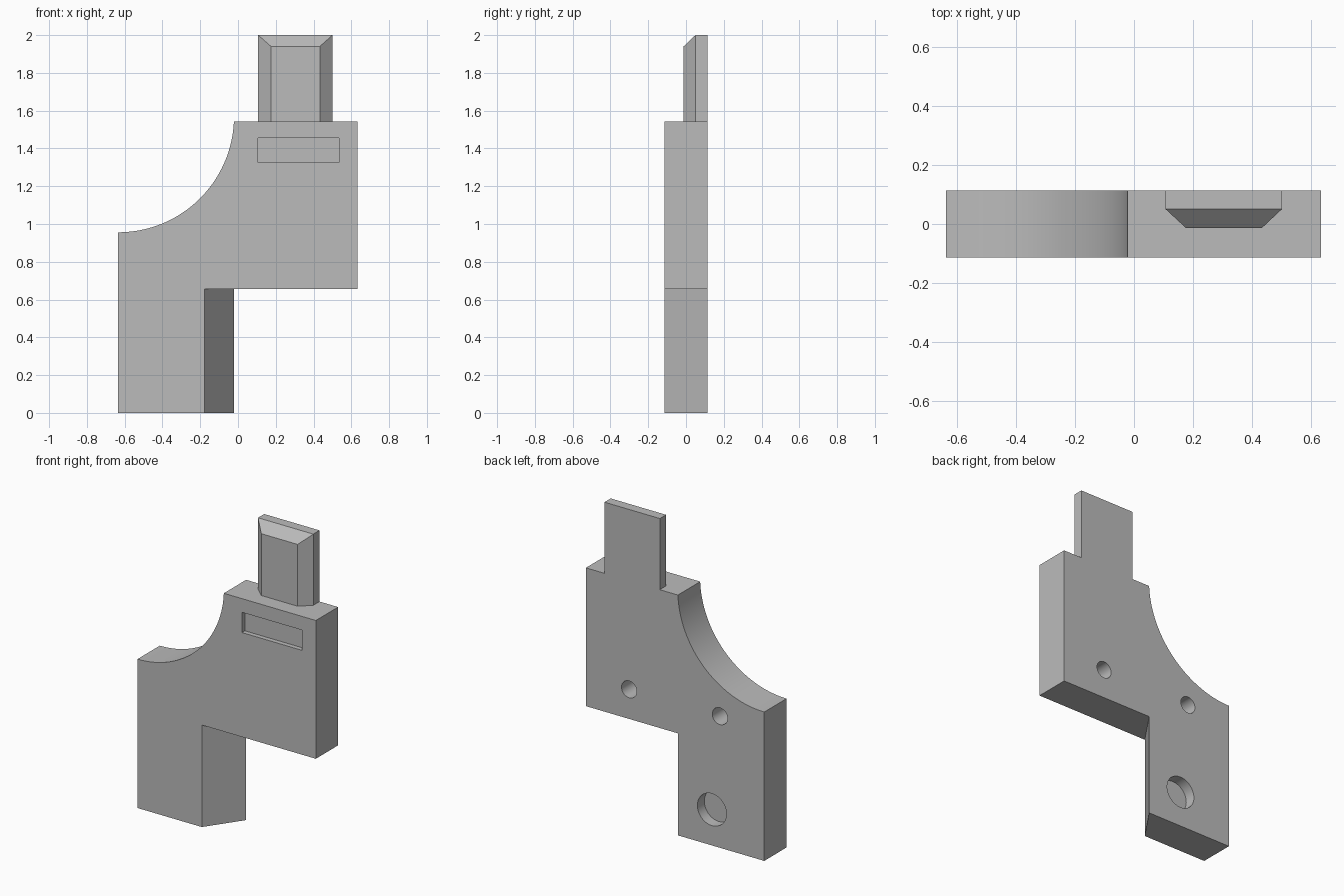
import bpy
import bmesh
import math
from mathutils import Vector

if "Cube" in bpy.data.objects:
    bpy.data.objects.remove(bpy.data.objects["Cube"])

FRONT, BACK = -0.113, 0.113
LEFT, RIGHT = 0.632, -0.635
STEP_X, STEP_Z, TOP_Z = -0.022, 0.655, 1.543

grey = bpy.data.materials.new("plain grey")
grey.use_nodes = True
grey.diffuse_color = (0.5, 0.5, 0.5, 1)
grey.node_tree.nodes["Principled BSDF"].inputs["Base Color"].default_value = (0.5, 0.5, 0.5, 1)


def finish(name, bm):
    """Turn a bmesh into a named, coloured object."""
    bmesh.ops.recalc_face_normals(bm, faces=bm.faces[:])
    mesh = bpy.data.meshes.new(name)
    bm.to_mesh(mesh)
    bm.free()
    mesh.materials.append(grey)
    obj = bpy.data.objects.new(name, mesh)
    bpy.context.collection.objects.link(obj)
    return obj


def prism(points, direction):
    """Extrude a closed outline of 3D points along a direction."""
    bm = bmesh.new()
    face = bm.faces.new([bm.verts.new(p) for p in points])
    moved = bmesh.ops.extrude_face_region(bm, geom=[face])["geom"]
    verts = [v for v in moved if isinstance(v, bmesh.types.BMVert)]
    bmesh.ops.translate(bm, verts=verts, vec=direction)
    return bm


def select_only(obj):
    bpy.ops.object.select_all(action="DESELECT")
    obj.select_set(True)
    bpy.context.view_layer.objects.active = obj


def cut(target, cutter):
    """Subtract a cutter from the target, then discard the cutter."""
    cutter.hide_render = True
    mod = target.modifiers.new("cut", "BOOLEAN")
    mod.operation = "DIFFERENCE"
    mod.solver = "EXACT"
    mod.object = cutter
    select_only(target)
    bpy.ops.object.modifier_apply(modifier=mod.name)
    bpy.data.objects.remove(cutter)


# Stepped body with a concave quarter arc
radius, arc_z = 0.614, 1.57
start = math.asin((arc_z - TOP_Z) / radius)
steps = 40
outline = [(RIGHT, 0), (STEP_X, 0), (STEP_X, STEP_Z), (LEFT, STEP_Z), (LEFT, TOP_Z)]
for i in range(steps + 1):
    a = start + (math.pi / 2 - start) * i / steps
    outline.append((RIGHT + radius * math.cos(a), arc_z - radius * math.sin(a)))
bm = prism([(x, FRONT, z) for x, z in outline], (0, BACK - FRONT, 0))

# Slanted inner side of the leg
for v in bm.verts:
    if v.co.y < 0 and abs(v.co.x - STEP_X) < 0.001 and v.co.z < STEP_Z + 0.01:
        v.co.x = -0.178
body = finish("body", bm)

# Shallow slot in the front
slot = [(x, FRONT - 0.05, z) for x, z in
        ((0.107, 1.325), (0.535, 1.325), (0.535, 1.455), (0.107, 1.455))]
cut(body, finish("slot_cutter", prism(slot, (0, 0.08, 0))))

# Two pin holes and a wide recess in the back
for x, z, r, depth in ((0.325, 0.845, 0.054, 0.17),
                       (-0.32, 0.845, 0.054, 0.17),
                       (-0.263, 0.23, 0.103, 0.07)):
    ring = [(x + r * math.cos(t), BACK + 0.05, z + r * math.sin(t))
            for t in (math.tau * i / 40 for i in range(40))]
    cut(body, finish("hole_cutter", prism(ring, (0, -depth - 0.05, 0))))

# Tab on top, bevelled at both sides and along the upper front edge
shoulder, face_y = 0.05, -0.013
plan = [(0.107, BACK), (0.107, shoulder), (0.175, face_y),
        (0.433, face_y), (0.5, shoulder), (0.5, BACK)]
bm = prism([(x, y, TOP_Z) for x, y in plan], (0, 0, 2 - TOP_Z))
cut_edges = bmesh.ops.bisect_plane(
    bm, geom=bm.verts[:] + bm.edges[:] + bm.faces[:], dist=0.0001,
    plane_co=(0, shoulder, 2), plane_no=Vector((0, -0.06, 0.063)).normalized(),
    clear_outer=True)
bmesh.ops.holes_fill(bm, edges=[e for e in bm.edges if e.is_boundary], sides=0)
tab = finish("tab", bm)

# Smooth only the rounded walls
for obj in (body, tab):
    select_only(obj)
    bpy.ops.object.shade_smooth_by_angle(angle=math.radians(25))
